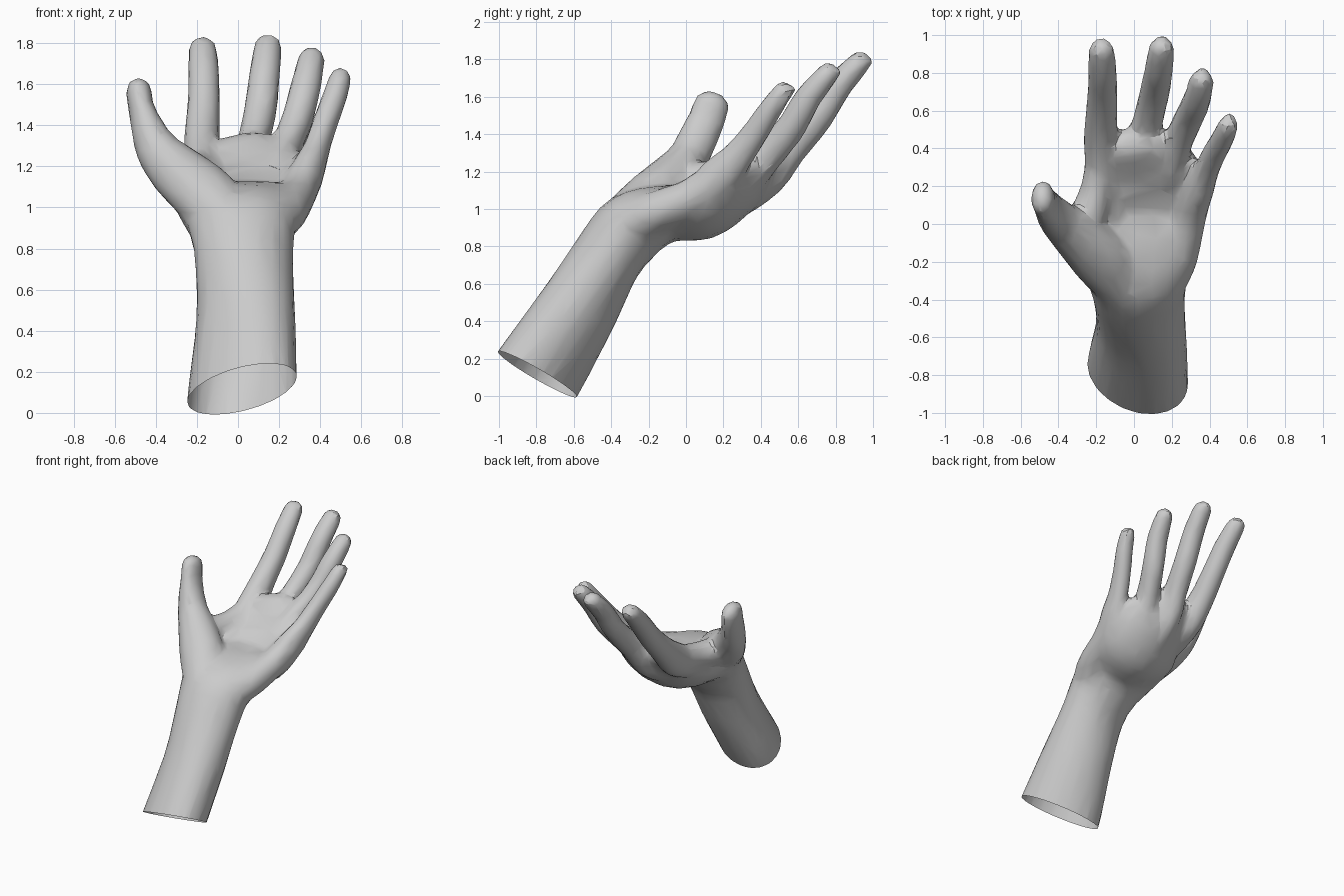
import bpy
import bmesh
import math
from mathutils import Vector

cube = bpy.data.objects.get("Cube")
if cube:
    bpy.data.objects.remove(cube, do_unlink=True)

SIDES = 20   # points around every cross-section
STEPS = 4    # rings between two path points


def make_material(name, value):
    mat = bpy.data.materials.new(name)
    mat.use_nodes = True
    colour = (value, value, value, 1.0)
    mat.diffuse_color = colour
    mat.node_tree.nodes["Principled BSDF"].inputs["Base Color"].default_value = colour
    return mat


def spline(points):
    """Catmull-Rom interpolation of whole path rows (place and radii together)."""
    rows = [Vector(p) for p in points]
    rows = [rows[0] * 2 - rows[1]] + rows + [rows[-1] * 2 - rows[-2]]
    result = []
    for a, b, c, d in zip(rows, rows[1:], rows[2:], rows[3:]):
        for step in range(STEPS):
            t = step / STEPS
            result.append((b * 2 + (c - a) * t + (a * 2 - b * 5 + c * 4 - d) * t ** 2
                           + (b * 3 - a - c * 3 + d) * t ** 3) / 2)
    result.append(rows[-2])
    return result


def frame(tangent):
    """Sideways and palm-facing axes for a cross-section."""
    tangent = tangent.normalized()
    side = Vector((1, 0, 0))
    side = (side - tangent * side.dot(tangent)).normalized()
    return tangent, side, side.cross(tangent)


def limb(bm, points):
    """Rounded tube; each row is x, y, z, half width, half thickness, cupping, tilt."""
    rows = spline([tuple(p) + (0.0,) * (7 - len(p)) for p in points])
    centres = [Vector(r[:3]) for r in rows]
    rings = []

    def add_ring(index, scale, shift):
        before, after = max(index - 1, 0), min(index + 1, len(rows) - 1)
        along, side, up = frame(centres[after] - centres[before])
        wide, thick, cup, tilt = rows[index][3:]
        middle = centres[index] + along * shift * min(wide, thick) * 1.1
        ring = []
        for i in range(SIDES):
            angle = math.tau * i / SIDES
            c, s = math.cos(angle) * scale, math.sin(angle) * scale
            lift = thick * s + cup * c * c + tilt * c
            ring.append(bm.verts.new(middle + side * wide * c + up * lift))
        rings.append(ring)

    dome = [math.radians(a) for a in (80, 55, 28)]
    for a in dome:
        add_ring(0, math.cos(a), -math.sin(a))
    for i in range(len(rows)):
        add_ring(i, 1, 0)
    for a in reversed(dome):
        add_ring(len(rows) - 1, math.cos(a), math.sin(a))
    for low, high in zip(rings, rings[1:]):
        for i in range(SIDES):
            j = (i + 1) % SIDES
            bm.faces.new((low[i], low[j], high[j], high[i]))
    bm.faces.new(rings[0][::-1])
    bm.faces.new(rings[-1])


bm = bmesh.new()

# Forearm running into the cupped palm
limb(bm, [(.015, -1.0, -.2, .28, .24, 0, .09), (.021, -.795, .115, .268, .232, 0, .08),
          (.037, -.58, .46, .242, .213, 0, .04), (.03, -.42, .74, .24, .19),
          (.02, -.285, .9, .265, .195, .02), (.01, -.1, .975, .32, .155, .05),
          (.05, .1, .985, .32, .147, .07), (.07, .25, 1.085, .31, .14, .06),
          (.03, .34, 1.17, .28, .12, .03), (0, .405, 1.245, .23, .105, .02)])

# Heel of the palm on the little finger side
limb(bm, [(.12, -.38, .88, .11, .1), (.22, -.2, .97, .11, .11), (.28, 0, 1.05, .095, .1),
          (.32, .13, 1.13, .085, .1)])

# Thumb with its fleshy base, and the web to the index finger
limb(bm, [(-.05, -.35, .94, .13, .12), (-.16, -.2, 1.06, .16, .135), (-.29, -.07, 1.17, .14, .13),
          (-.385, .01, 1.27, .11, .11), (-.435, .06, 1.37, .085, .106),
          (-.47, .11, 1.48, .064, .1), (-.483, .137, 1.56, .064, .096)])
limb(bm, [(-.25, -.1, 1.1, .1, .1), (-.25, .02, 1.15, .1, .1), (-.2, .18, 1.17, .085, .09),
          (-.175, .34, 1.2, .08, .095)])

# Fingers, each starting inside the palm
index_finger = [(-.08, -.1, .99, .1, .1), (-.14, .15, 1.09, .1, .11), (-.17, .38, 1.21, .095, .12),
                (-.175, .54, 1.35, .087, .095), (-.167, .68, 1.5, .08, .082),
                (-.167, .8, 1.65, .077, .075), (-.172, .915, 1.77, .069, .062)]
middle_finger = [(0, -.05, .96, .1, .1), (.02, .2, 1.03, .1, .11), (.04, .41, 1.175, .09, .125),
                 (.075, .55, 1.315, .08, .094), (.11, .7, 1.48, .08, .08),
                 (.13, .81, 1.65, .076, .074), (.145, .925, 1.78, .069, .062)]
ring_finger = [(.1, -.05, .96, .1, .1), (.14, .15, 1.04, .1, .11), (.19, .31, 1.175, .085, .115),
               (.235, .44, 1.295, .077, .09), (.29, .56, 1.435, .077, .08),
               (.33, .65, 1.59, .075, .073), (.357, .755, 1.72, .066, .06)]
little_finger = [(.2, -.15, .99, .1, .1), (.27, .05, 1.05, .1, .1), (.335, .17, 1.165, .085, .11),
                 (.38, .275, 1.28, .066, .085), (.42, .365, 1.4, .063, .072),
                 (.468, .45, 1.53, .061, .063), (.496, .515, 1.625, .056, .054)]
for finger in (index_finger, middle_finger, ring_finger, little_finger):
    limb(bm, finger)
    # Nail ridge on the back of the fingertip
    along, side, up = frame(Vector(finger[-1][:3]) - Vector(finger[-2][:3]))
    tip = Vector(finger[-1][:3]) - up * .035
    limb(bm, [tuple(tip + along * d) + (.035, .022) for d in (-.02, .01, .04)])

bmesh.ops.recalc_face_normals(bm, faces=bm.faces)
source = bpy.data.meshes.new("hand_parts")
bm.to_mesh(source)
bm.free()
hand = bpy.data.objects.new("hand_and_forearm", source)
bpy.context.collection.objects.link(hand)

# Fuse the parts into one skin, soften the joins, reduce to uneven facets
remesh = hand.modifiers.new("fuse", "REMESH")
remesh.mode = "VOXEL"
remesh.voxel_size = .014
soften = hand.modifiers.new("soften", "SMOOTH")
soften.factor = .5
soften.iterations = 14
reduce = hand.modifiers.new("reduce", "DECIMATE")
reduce.ratio = .04
bpy.context.view_layer.update()
skin = bpy.data.meshes.new_from_object(hand.evaluated_get(bpy.context.evaluated_depsgraph_get()))
hand.modifiers.clear()
hand.data = skin
bpy.data.meshes.remove(source)

# Slanted open cut at the forearm end
bm = bmesh.new()
bm.from_mesh(skin)
bmesh.ops.bisect_plane(bm, geom=bm.verts[:] + bm.edges[:] + bm.faces[:], plane_co=(0, 0, -.305),
                       plane_no=(-.125, .527, 1), clear_inner=True)
bm.to_mesh(skin)
bm.free()
skin.name = "hand_and_forearm"
skin.materials.clear()
skin.materials.append(make_material("light_grey", .6))

bpy.ops.object.select_all(action="DESELECT")
hand.select_set(True)
bpy.context.view_layer.objects.active = hand
bpy.ops.object.shade_smooth_by_angle(angle=math.radians(25))
